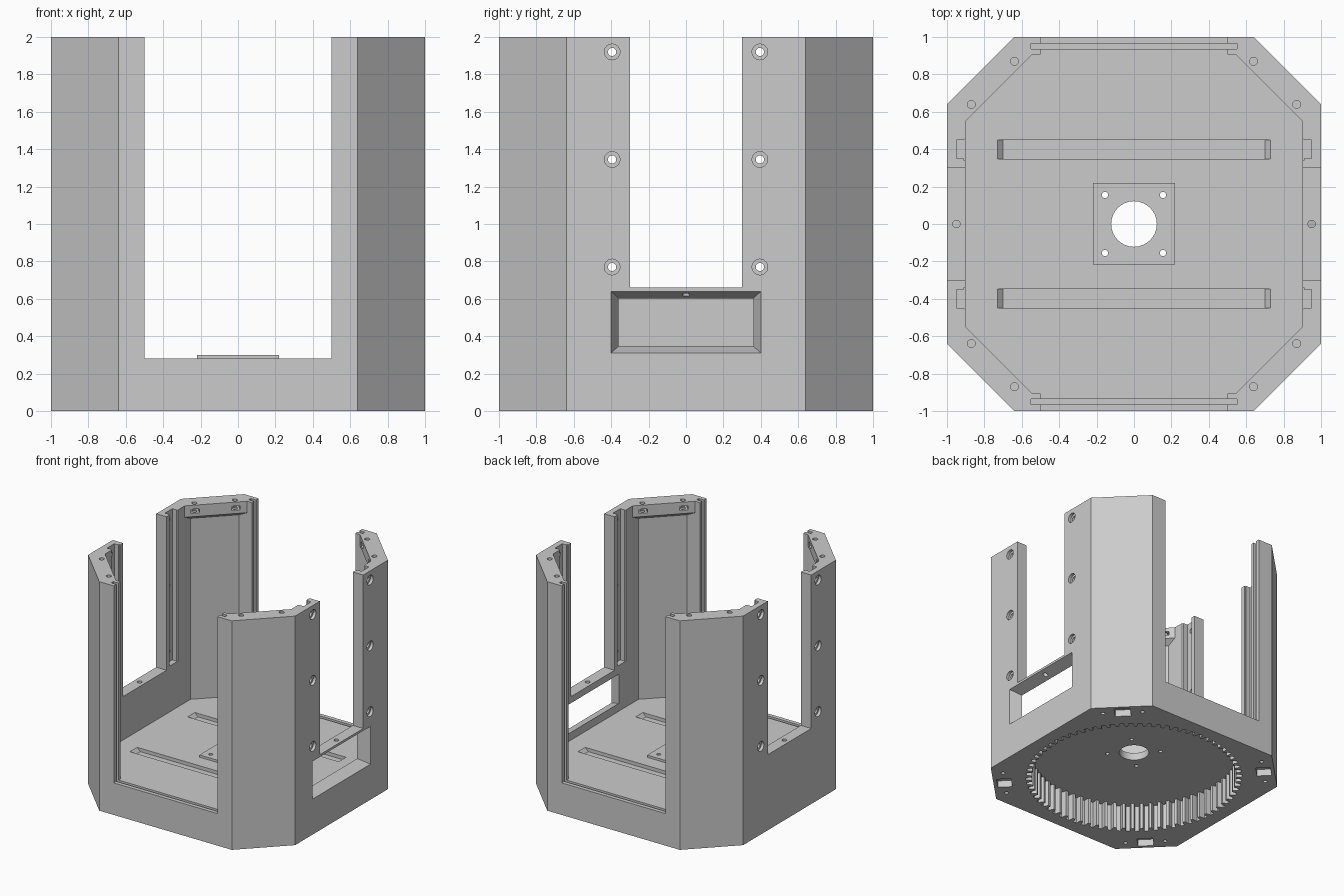
import bpy, bmesh, math
from mathutils import Matrix, Vector

if "Cube" in bpy.data.objects:
    bpy.data.objects.remove(bpy.data.objects["Cube"])

grey = bpy.data.materials.new("light_grey")
grey.diffuse_color = (0.6, 0.6, 0.6, 1)
grey.use_nodes = True
grey.node_tree.nodes["Principled BSDF"].inputs["Base Color"].default_value = grey.diffuse_color


def loft(name, rings):
    """Closed solid through rings, each ring = (z, [(x, y), ...])."""
    bm = bmesh.new()
    loops = [[bm.verts.new((x, y, z)) for x, y in pts] for z, pts in rings]
    n = len(loops[0])
    for a, b in zip(loops, loops[1:]):
        for i in range(n):
            j = (i + 1) % n
            bm.faces.new((a[i], a[j], b[j], b[i]))
    bm.faces.new(loops[0][::-1])
    bm.faces.new(loops[-1])
    bmesh.ops.recalc_face_normals(bm, faces=bm.faces)
    me = bpy.data.meshes.new(name)
    bm.to_mesh(me)
    bm.free()
    me.materials.append(grey)
    ob = bpy.data.objects.new(name, me)
    bpy.context.collection.objects.link(ob)
    return ob


def rect(hx, hy, cx=0, cy=0):
    return [(cx - hx, cy - hy), (cx + hx, cy - hy), (cx + hx, cy + hy), (cx - hx, cy + hy)]


def octagon(hx, hy, s):
    """Rectangle with corners cut along |x| + |y| = s."""
    q = [(hx, s - hx), (s - hy, hy)]
    return (q + [(-x, y) for x, y in q[::-1]] + [(-x, -y) for x, y in q]
            + [(x, -y) for x, y in q[::-1]])


def circle(r, cx=0, cy=0, n=32):
    return [(cx + r * math.cos(2 * math.pi * i / n), cy + r * math.sin(2 * math.pi * i / n))
            for i in range(n)]


def box(x0, x1, y0, y1, z0, z1):
    p = rect((x1 - x0) / 2, (y1 - y0) / 2, (x0 + x1) / 2, (y0 + y1) / 2)
    return loft("cutter", [(z0, p), (z1, p)])


def prism(pts, z0, z1):
    return loft("cutter", [(z0, pts), (z1, pts)])


def along_x(ob, sign, y=0, z=0):
    """Turn a part built along z so that it points along +x or -x."""
    ob.data.transform(Matrix.Translation((0, y, z)) @ Matrix.Rotation(sign * math.pi / 2, 4, 'Y'))
    return ob


def turned(ob, angle):
    ob.data.transform(Matrix.Rotation(angle, 4, 'Z'))
    return ob


# Octagonal housing block
body = loft("housing", [(0, octagon(1, 1, 1.64)), (2, octagon(1, 1, 1.64))])


def combine(tool, op='DIFFERENCE'):
    mod = body.modifiers.new("join", 'BOOLEAN')
    mod.operation, mod.solver, mod.object = op, 'EXACT', tool
    deps = bpy.context.evaluated_depsgraph_get()
    deps.update()
    new = bpy.data.meshes.new_from_object(body.evaluated_get(deps))
    body.modifiers.clear()
    body.data = new
    bpy.data.objects.remove(tool)


# Inner cavity, narrowing to thick corner flanges at the top
inner = [(0.28, 1.53), (1.86, 1.53), (1.90, 1.45), (2.1, 1.45)]
combine(loft("cutter", [(z, octagon(0.90, 0.905, s)) for z, s in inner]))

# Front/back openings and side openings
combine(box(-0.5, 0.5, -1.1, 1.1, 0.28, 2.1))
combine(box(-1.1, 1.1, -0.3, 0.3, 0.66, 2.1))

# Centre mounting plate
combine(box(-0.22, 0.22, -0.217, 0.22, 0.26, 0.30), 'UNION')

# Internal ring gear recess underneath
teeth, gear = 72, []
for i in range(teeth):
    for frac, r in ((0.0, 0.84), (0.32, 0.84), (0.45, 0.887), (0.87, 0.887)):
        a = 2 * math.pi * (i + frac) / teeth
        gear.append((r * math.cos(a), r * math.sin(a)))
combine(prism(gear, -0.1, 0.235))

# Shaft hole and four screw holes
combine(prism(circle(0.122), 0.1, 0.4))
for sx in (-1, 1):
    for sy in (-1, 1):
        combine(prism(circle(0.017, sx * 0.155, sy * 0.155, 16), 0.1, 0.4))

# Shallow floor slots with sloped ends, and panel slots front and back
for s in (-1, 1):
    combine(loft("cutter", [(0.25, rect(0.70, 0.05, 0, s * 0.398)),
                            (0.29, rect(0.74, 0.05, 0, s * 0.398))]))
    combine(box(-0.55, 0.55, s * 0.95 - 0.015, s * 0.95 + 0.015, 0.25, 2.1))

# Side walls: vertical channels, counterbored holes, sill hole
for sx in (-1, 1):
    combine(prism(circle(0.02, sx * 0.95, 0, 16), 0.57, 0.72))
    for sy in (-1, 1):
        p = [(sx * 0.88, sy * 0.34), (sx * 0.91, sy * 0.34), (sx * 0.91, sy * 0.35),
             (sx * 0.95, sy * 0.35), (sx * 0.95, sy * 0.45), (sx * 0.91, sy * 0.45),
             (sx * 0.88, sy * 0.48)]
        combine(prism(p, 0.68, 2.1))
        for z in (0.77, 1.345, 1.92):
            combine(along_x(prism(circle(0.022, n=20), 0.85, 1.1), sx, sy * 0.395, z))
            combine(along_x(prism(circle(0.042, n=24), 0.975, 1.1), sx, sy * 0.395, z))

# Tapered window in the right wall
combine(along_x(loft("cutter", [(0.88, rect(0.120, 0.352)), (1.0, rect(0.165, 0.40)),
                                (1.05, rect(0.165, 0.40))]), 1, 0, 0.475))

# Corners: screw holes at top and bottom, nut slots, underside pockets
for k in range(4):
    a = math.pi / 4 + k * math.pi / 2
    combine(turned(box(1.01, 1.13, -0.065, 0.065, -0.1, 0.06), a))
    for t in (-0.163, 0.163):
        combine(turned(prism(circle(0.021, 1.067, t, 16), 1.92, 2.1), a))
        combine(turned(prism(circle(0.017, 1.067, t, 16), -0.1, 0.12), a))
        combine(turned(box(0.99, 1.095, t - 0.035, t + 0.035, 1.93, 1.965), a))

# Smooth round holes, keep all edges crisp
bpy.ops.object.select_all(action='DESELECT')
body.select_set(True)
bpy.context.view_layer.objects.active = body
bpy.ops.object.shade_smooth_by_angle(angle=math.radians(24))
